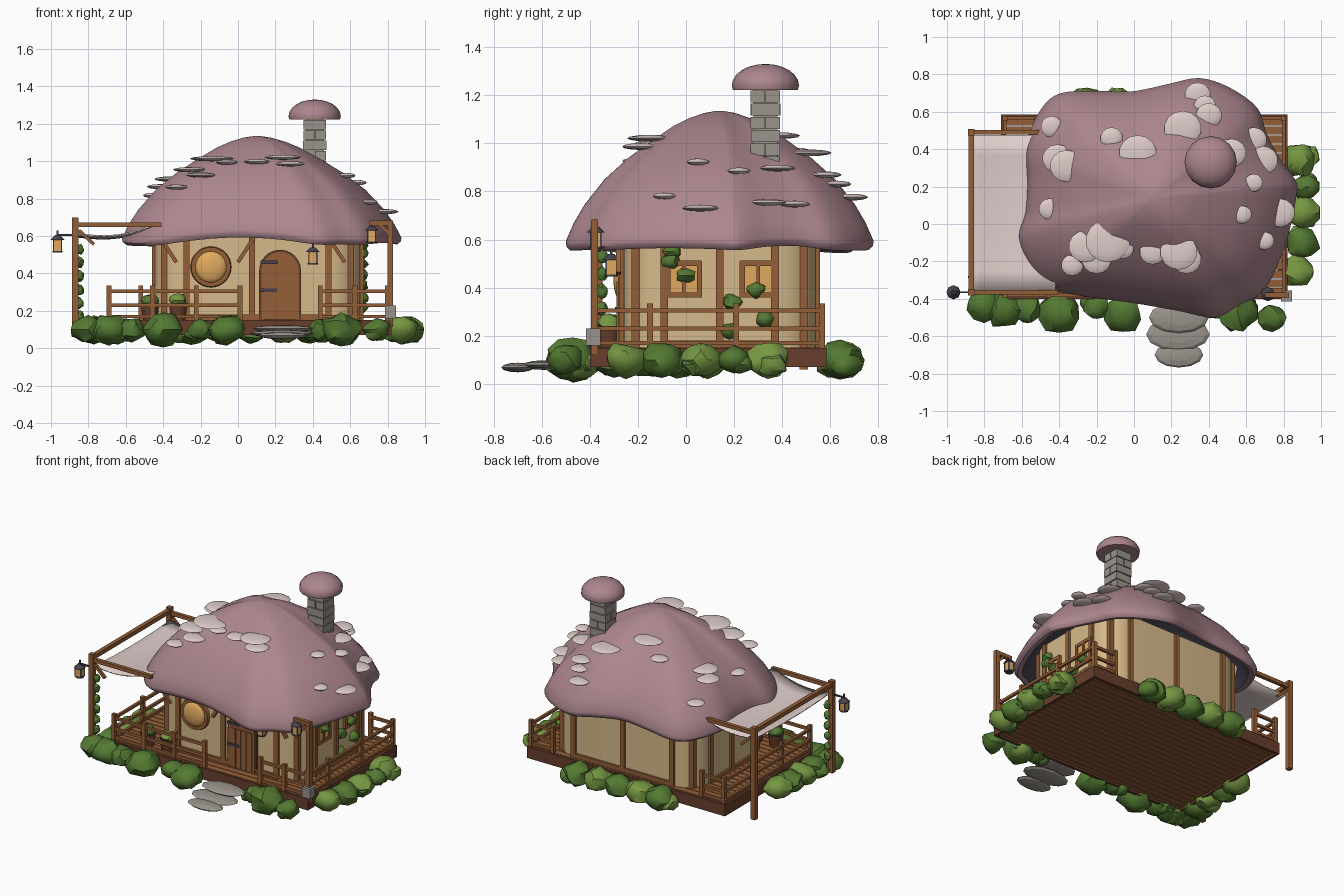
import bpy, bmesh, math, random
from mathutils import Vector, Matrix

random.seed(4)
if "Cube" in bpy.data.objects:
    bpy.data.objects.remove(bpy.data.objects["Cube"])


def material(name, *rgb):
    m = bpy.data.materials.new(name)
    m.use_nodes = True
    col = [((c / 255 + 0.055) / 1.055) ** 2.4 for c in rgb] + [1]
    m.diffuse_color = col
    m.node_tree.nodes["Principled BSDF"].inputs["Base Color"].default_value = col
    return m


ROOF = material("dusty mauve", 172, 134, 142)
PALE = material("pale cream pink", 222, 205, 202)
WALL = material("warm plaster", 214, 186, 138)
WOOD = material("timber brown", 148, 95, 56)
DARK = material("dark red timber", 104, 62, 44)
GREEN = material("leaf green", 84, 122, 50)
LIME = material("light leaf green", 118, 152, 66)
STONE = material("grey stone", 154, 148, 140)
METAL = material("dark iron", 70, 66, 80)
AMBER = material("amber glass", 224, 170, 94)


def finish(name, bm, *mats, smooth=False):
    bmesh.ops.recalc_face_normals(bm, faces=bm.faces)
    me = bpy.data.meshes.new(name)
    bm.to_mesh(me)
    bm.free()
    ob = bpy.data.objects.new(name, me)
    bpy.context.collection.objects.link(ob)
    for m in mats:
        me.materials.append(m)
    if smooth:
        bpy.ops.object.select_all(action="DESELECT")
        ob.select_set(True)
        bpy.context.view_layer.objects.active = ob
        bpy.ops.object.shade_smooth_by_angle(angle=math.radians(40))
    return ob


def place(loc, size):
    return Matrix.Translation(loc) @ Matrix.Diagonal((*size, 1))


def box(bm, loc, size):
    bmesh.ops.create_cube(bm, size=1, matrix=place(loc, size))


def beam(bm, a, b, w=0.025):
    a, b = Vector(a), Vector(b)
    d = b - a
    turn = d.to_track_quat("Z", "Y").to_matrix().to_4x4()
    bmesh.ops.create_cube(bm, size=1, matrix=Matrix.Translation((a + b) / 2) @ turn @ Matrix.Diagonal((w, w, d.length, 1)))


def ball(bm, loc, size, u=16, v=8):
    bmesh.ops.create_uvsphere(bm, u_segments=u, v_segments=v, radius=1, matrix=place(loc, size))


def cone(bm, loc, r1, r2, h, n=12):
    bmesh.ops.create_cone(bm, cap_ends=True, segments=n, radius1=r1, radius2=r2, depth=h, matrix=Matrix.Translation(loc))


def prism(bm, pts, shift):
    face = bm.faces.new([bm.verts.new(p) for p in pts])
    ext = bmesh.ops.extrude_face_region(bm, geom=[face])
    bmesh.ops.translate(bm, vec=shift, verts=[g for g in ext["geom"] if isinstance(g, bmesh.types.BMVert)])


def leaf_clump(bm, loc, r, flat=0.8):
    made = bmesh.ops.create_icosphere(bm, subdivisions=2, radius=r)["verts"]
    for v in made:
        v.co *= random.uniform(0.84, 1.14)
        v.co.z *= flat
        v.co += Vector(loc)


# Deck: dark rim boards and timber planks
bm = bmesh.new()
for y in (-0.39, 0.575):
    box(bm, (0.055, y, 0.11), (1.53, 0.02, 0.08))
for x in (-0.7, 0.81):
    box(bm, (x, 0.092, 0.11), (0.02, 0.98, 0.08))
finish("deck_frame", bm, DARK)
bm = bmesh.new()
for i in range(20):
    box(bm, (0.055, -0.365 + i * 0.048, 0.118), (1.5, 0.043, 0.068))
finish("deck_planks", bm, WOOD)

# Rounded plaster walls and their timber posts
CX, CY, HX, HY, R = 0.105, 0.14, 0.55, 0.4, 0.17
plan = []
for q, (sx, sy) in enumerate(((1, 1), (-1, 1), (-1, -1), (1, -1))):
    for k in range(9):
        a = math.pi / 2 * (q + k / 8)
        plan.append((CX + sx * (HX - R) + R * math.cos(a), CY + sy * (HY - R) + R * math.sin(a)))
bm = bmesh.new()
prism(bm, [(x, y, 0.15) for x, y in plan], (0, 0, 0.51))
finish("walls", bm, WALL, smooth=True)
bm = bmesh.new()
spots = [p for i, p in enumerate(plan) if i % 9 in (0, 4, 8)]
spots += [(CX - 0.03, CY - HY), (CX, CY + HY), (CX - HX, CY), (CX + HX, CY)]
for x, y in spots:
    box(bm, (x, y, 0.4), (0.032, 0.032, 0.51))
for a, b in ((-0.42, -0.33), (0.09, 0.0), (0.48, 0.57)):
    beam(bm, (a, -0.28, 0.6), (b, -0.28, 0.46), 0.02)
for y in (CY - HY, CY + HY):
    box(bm, (CX, y, 0.165), (2 * (HX - R), 0.03, 0.03))
for x in (CX - HX, CX + HX):
    box(bm, (x, CY, 0.165), (0.03, 2 * (HY - R), 0.03))
finish("wall_timbers", bm, WOOD)


# Arched door with iron hinges
def arch(w, base, spring, y):
    top = [(0.225 + w * math.cos(math.pi * k / 12), y, spring + w * math.sin(math.pi * k / 12)) for k in range(13)]
    return [(0.225 + w, y, base)] + top + [(0.225 - w, y, base)]


bm = bmesh.new()
prism(bm, arch(0.112, 0.15, 0.415, -0.275), (0, 0.04, 0))
finish("door_frame", bm, DARK)
bm = bmesh.new()
for i in range(4):
    box(bm, (0.162 + i * 0.042, -0.284, 0.29), (0.038, 0.01, 0.27))
prism(bm, arch(0.1, 0.155, 0.415, -0.282), (0, 0.03, 0))
finish("door", bm, WOOD)
bm = bmesh.new()
for z in (0.31, 0.46):
    box(bm, (0.165, -0.291, z), (0.09, 0.008, 0.018))
finish("door_hinges", bm, METAL)

# Round bulging window
bm = bmesh.new()
turn = Matrix.Translation((-0.145, -0.258, 0.435)) @ Matrix.Rotation(math.pi / 2, 4, "X")
bmesh.ops.create_cone(bm, cap_ends=True, segments=28, radius1=0.115, radius2=0.105, depth=0.04, matrix=turn)
finish("round_window_frame", bm, WOOD, smooth=True)
bm = bmesh.new()
ball(bm, (-0.145, -0.272, 0.435), (0.085, 0.03, 0.085), 24, 12)
finish("round_window_glass", bm, AMBER, smooth=True)

# Square side windows
frame, pane = bmesh.new(), bmesh.new()
for y in (-0.01, 0.3):
    box(pane, (0.657, y, 0.435), (0.02, 0.13, 0.13))
    for s in (-1, 0, 1):
        w = 0.022 if s else 0.014
        box(frame, (0.662, y + s * 0.066, 0.435), (0.026, w, 0.15))
        if s:
            box(frame, (0.662, y, 0.435 + s * 0.066), (0.026, 0.15, w))
finish("side_window_frames", frame, WOOD)
finish("side_window_panes", pane, AMBER)

# Wavy cap roof swept from an outline and a bell profile
outline = [(.87, .16), (.81, -.11), (.7, -.35), (.57, -.43), (.43, -.5), (.24, -.465), (-.02, -.42), (-.28, -.385),
           (-.45, -.345), (-.56, -.24), (-.62, -.08), (-.58, .06), (-.57, .24), (-.58, .42), (-.5, .61), (-.39, .7),
           (-.18, .71), (0, .71), (.19, .75), (.35, .78), (.51, .73), (.66, .62), (.71, .48), (.78, .35), (.86, .24)]
apex = Vector((0.1, 0.14))
ctrl = [Vector(p) - apex for p in outline]
n, rim = len(ctrl), []
for i in range(n):
    p0, p1, p2, p3 = (ctrl[(i + k) % n] for k in (-1, 0, 1, 2))
    for t in (0, 0.25, 0.5, 0.75):
        rim.append(0.5 * (2 * p1 + (p2 - p0) * t + (2 * p0 - 5 * p1 + 4 * p2 - p3) * t * t + (3 * p1 - p0 - 3 * p2 + p3) * t ** 3))
n = len(rim)
drop = [0.3 * (rim[i].length - sum(rim[(i + k) % n].length for k in range(-12, 13)) / 25) for i in range(n)]
profile = [(.02, 1.135), (.1, 1.126), (.2, 1.104), (.3, 1.072), (.45, 1.008), (.6, .938), (.75, .852), (.88, .748), (.95, .672),
           (1, .6), (.995, .58), (.97, .564), (.93, .57), (.88, .64), (.75, .79), (.1, 1.05)]
bm = bmesh.new()
rings = [[bm.verts.new((*(apex + p * f), z - d * f ** 3)) for p, d in zip(rim, drop)] for f, z in profile]
for j, (a, b) in enumerate(zip(rings, rings[1:])):
    for i in range(n):
        k = (i + 1) % n
        bm.faces.new((a[i], a[k], b[k], b[i])).material_index = int(j > 11)
bm.faces.new(rings[0])
bm.faces.new(rings[-1]).material_index = 1
finish("roof", bm, ROOF, METAL, smooth=True)


def roof_height(x, y):
    d = Vector((x, y)) - apex
    near = max(rim, key=lambda p: p.normalized().dot(d.normalized()))
    f = d.length / near.length
    for (f0, z0), (f1, z1) in zip(profile[:9], profile[1:10]):
        if f <= f1:
            return z0 + (z1 - z0) * (f - f0) / (f1 - f0)
    return 0.6


# Pale shelf discs set into the roof
shelves = [(-.44, .52, .06), (-.36, .31, .09), (-.41, .35, .08), (-.45, .08, .06), (-.12, .46, .06), (.02, .38, .1),
           (.34, .69, .07), (.26, .51, .1), (.4, .58, .07), (.38, .63, .06), (.52, .38, .08), (.64, .45, .07),
           (.69, .34, .08), (.64, .22, .05), (.58, .05, .05), (.78, .06, .08), (.7, -.09, .05), (-.14, -.09, .12),
           (-.26, -.12, .09), (-.2, -.19, .08), (-.33, -.22, .06), (-.06, -.13, .06), (.1, -.15, .07), (.24, -.15, .1), (.28, -.19, .08)]
bm = bmesh.new()
for x, y, r in shelves:
    ball(bm, (x, y, roof_height(x, y) + 0.012), (r, r * 0.95, 0.014), 14, 6)
finish("roof_shelves", bm, PALE, smooth=True)

# Stone block chimney with a domed cap
bm = bmesh.new()
for i in range(6):
    for s in (-1, 1):
        grow = random.uniform(0, 0.014)
        off, size = Vector((s * 0.031, 0)), Vector((0.06, 0.114 + grow))
        if i % 2:
            off, size = off.yx, size.yx
        box(bm, (0.41 + off.x, 0.33 + off.y, 0.92 + i * 0.055), (size.x, size.y, 0.05))
box(bm, (0.41, 0.33, 1.04), (0.1, 0.1, 0.32))
finish("chimney_blocks", bm, STONE)
bm = bmesh.new()
box(bm, (0.41, 0.33, 1.215), (0.1, 0.1, 0.03))
finish("chimney_collar", bm, WALL)
bm = bmesh.new()
ball(bm, (0.41, 0.33, 1.24), (0.14, 0.14, 0.09), 16, 12)
for v in bm.verts:
    v.co.z = max(v.co.z, 1.222)
finish("chimney_cap", bm, ROOF, smooth=True)

# Railings: each run has end points and a number of bays
bm = bmesh.new()
runs = [((-.69, -.38), (.01, -.38), 3), ((.44, -.38), (.81, -.38), 2), ((.8, -.38), (.8, -.15), 1), ((.8, -.15), (.8, .565), 2),
        ((-.69, -.38), (-.69, .565), 3), ((.8, .565), (.63, .565), 1), ((-.69, .565), (-.52, .565), 1)]
for a, b, bays in runs:
    a, b = Vector(a), Vector(b)
    for i in range(bays + 1):
        box(bm, (*a.lerp(b, i / bays), 0.24), (0.026, 0.026, 0.19))
    for z in (0.17, 0.23, 0.305):
        beam(bm, (*a, z), (*b, z), 0.018)
finish("railings", bm, WOOD)

# Awning frame, corner post and cloth
bm = bmesh.new()
for y, inner in ((-0.365, -0.41), (0.49, -0.5)):
    box(bm, (-0.87, y, 0.38), (0.035, 0.035, 0.64))
    beam(bm, (-0.88, y, 0.66), (inner, y, 0.66))
    beam(bm, (-0.85, y, 0.63), (-0.77, y, 0.555), 0.018)
beam(bm, (-0.87, -0.38, 0.675), (-0.87, 0.5, 0.675), 0.028)
box(bm, (0.815, -0.38, 0.4), (0.03, 0.03, 0.56))
beam(bm, (0.7, -0.38, 0.67), (0.83, -0.38, 0.67))
beam(bm, (0.81, -0.38, 0.61), (0.76, -0.38, 0.66), 0.018)
finish("awning_frame", bm, WOOD)
bm = bmesh.new()
bmesh.ops.create_grid(bm, x_segments=12, y_segments=8, size=0.5)
for v in bm.verts:
    u, w = v.co.x + 0.5, v.co.y
    v.co = (-0.86 + 0.44 * u, 0.06 + 0.83 * w, 0.6 + 0.06 * u - 0.035 * math.sin(math.pi * u) + 0.06 * w * w)
cloth = finish("awning_cloth", bm, PALE, smooth=True)
cloth.modifiers.new("thickness", "SOLIDIFY").thickness = 0.008

# Hanging lanterns
iron, glass = bmesh.new(), bmesh.new()
for x, y, z in ((-0.965, -0.365, 0.55), (0.715, -0.375, 0.6), (0.4, -0.31, 0.485)):
    box(glass, (x, y, z), (0.042, 0.042, 0.06))
    cone(iron, (x, y, z + 0.042), 0.038, 0.012, 0.026, 8)
    cone(iron, (x, y, z - 0.034), 0.028, 0.028, 0.008, 8)
    box(iron, (x, y, z + 0.065), (0.01, 0.01, 0.03))
    for s in (-1, 1):
        for t in (-1, 1):
            box(iron, (x + s * 0.021, y + t * 0.021, z), (0.006, 0.006, 0.065))
beam(iron, (-0.97, -0.365, 0.605), (-0.87, -0.365, 0.605), 0.01)
finish("lantern_iron", iron, METAL)
finish("lantern_glass", glass, AMBER)

# Stepping stones and corner block
bm = bmesh.new()
for x, y, z, r in ((.24, -.5, .105, .16), (.235, -.59, .078, .17), (.24, -.7, .068, .13)):
    ball(bm, (x, y, z), (r, r * 0.52, 0.02), 12, 6)
box(bm, (0.815, -0.385, 0.195), (0.06, 0.06, 0.07))
finish("stepping_stones", bm, STONE)

# Bushes round the deck, potted plants and climbing vines
bushes = [(-.8, -.43, .09), (-.69, -.46, .1), (-.57, -.45, .08), (-.4, -.47, .11), (-.2, -.44, .07), (-.06, -.48, .1),
          (.55, -.47, .11), (.44, -.44, .07), (.74, -.5, .075), (.88, .34, .09), (.92, .2, .07),
          (.9, .06, .09), (.9, -.1, .09), (.87, -.25, .09)]
bushes += [(-0.77, -0.3 + 0.13 * i, 0.09) for i in range(4)] + [(-0.25 + 0.16 * i, 0.64, 0.095) for i in range(5)]
clumps = [bmesh.new(), bmesh.new()]
for i, (x, y, r) in enumerate(bushes):
    leaf_clump(clumps[i > 8 and i % 2], (x, y, 0.1), r)
    leaf_clump(clumps[i % 3 == 0], (x + random.uniform(-.06, .06), y + random.uniform(-.04, .04), 0.08), r * 0.7)
vine = bmesh.new()
for y, z in ((-.06, .55), (-.065, .51), (0, .45), (.19, .34), (.18, .22), (.29, .39), (.33, .27)):
    leaf_clump(vine, (0.655, y, z), 0.042)
for i in range(6):
    leaf_clump(vine, (-0.848, -0.35, 0.17 + i * 0.072), 0.025, 1.2)
pots = bmesh.new()
for x in (-0.47, -0.32):
    cone(pots, (x, -0.32, 0.195), 0.038, 0.05, 0.09)
    leaf_clump(clumps[x > -0.4], (x, -0.32, 0.255), 0.05, 0.7)
finish("bushes", clumps[0], GREEN, smooth=True)
finish("light_bushes", clumps[1], LIME, smooth=True)
finish("vines", vine, GREEN, smooth=True)
finish("plant_pots", pots, DARK, smooth=True)
